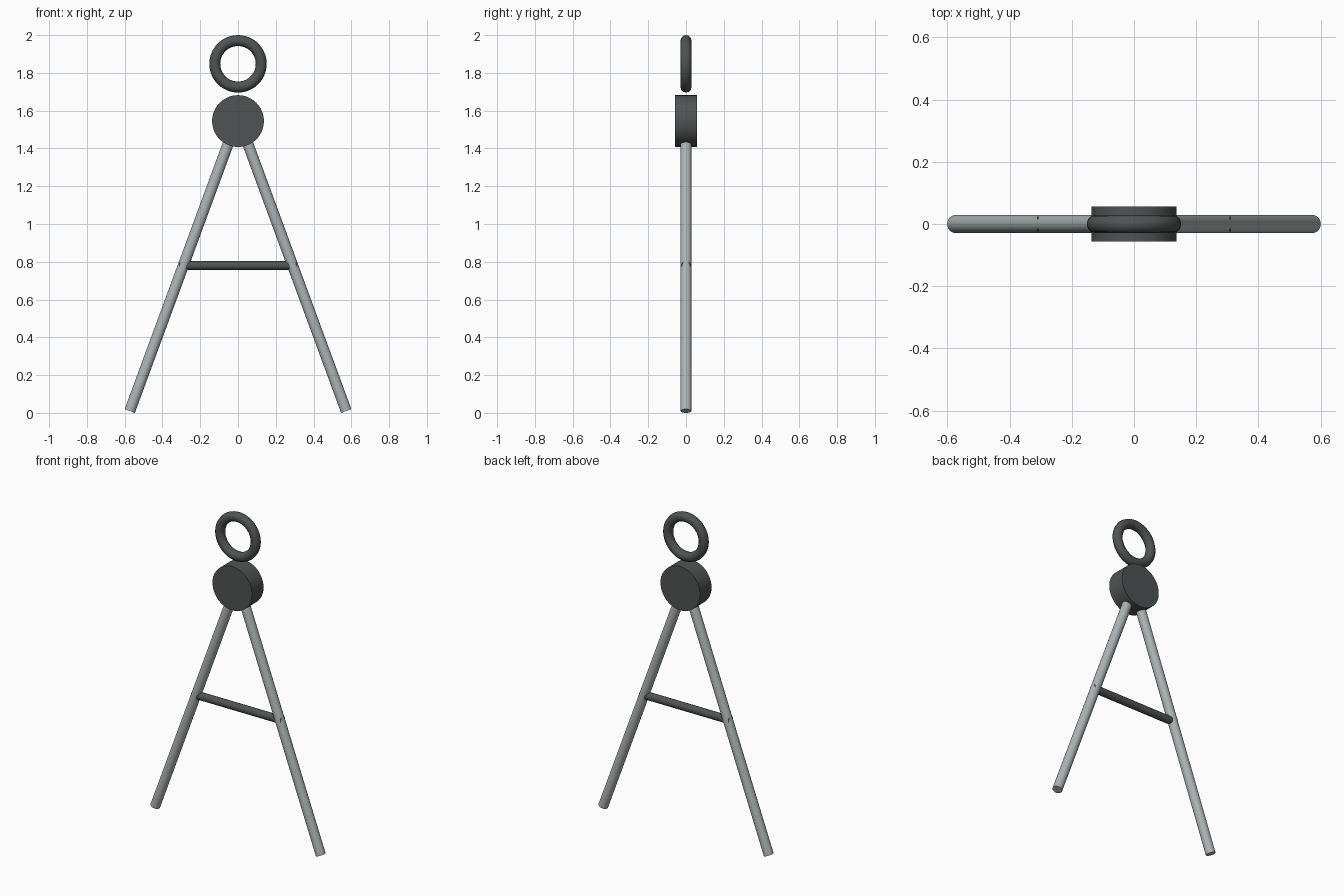
import bpy
import math
from mathutils import Vector

cube = bpy.data.objects.get("Cube")
if cube:
    bpy.data.objects.remove(cube, do_unlink=True)


def make_material(name, color):
    mat = bpy.data.materials.new(name)
    mat.use_nodes = True
    mat.diffuse_color = color
    mat.node_tree.nodes["Principled BSDF"].inputs["Base Color"].default_value = color
    return mat


dark = make_material("dark grey", (0.08, 0.088, 0.088, 1))
steel = make_material("light steel", (0.42, 0.46, 0.47, 1))


def finish(name, mat):
    obj = bpy.context.object
    obj.name = name
    obj.data.materials.append(mat)
    bpy.ops.object.shade_smooth_by_angle(angle=math.radians(40))


def rod(name, start, end, radius, mat, sides=24):
    start, end = Vector(start), Vector(end)
    axis = end - start
    bpy.ops.mesh.primitive_cylinder_add(
        vertices=sides, radius=radius, depth=axis.length,
        location=(start + end) / 2,
        rotation=axis.to_track_quat("Z", "Y").to_euler())
    finish(name, mat)


# Splayed legs running up into the hub
for side, label in ((1, "left"), (-1, "right")):
    rod(label + "_leg", (side * 0.573, 0, 0.01), (side * 0.03, 0, 1.485), 0.029, steel)

# Crossbar between the legs
rod("crossbar", (-0.31, 0, 0.78), (0.31, 0, 0.78), 0.024, dark)

# Round hub
rod("hub", (0, -0.057, 1.545), (0, 0.057, 1.545), 0.137, dark, 64)

# Ring above the hub
bpy.ops.mesh.primitive_torus_add(
    major_radius=0.123, minor_radius=0.029, major_segments=48, minor_segments=12,
    location=(0, 0, 1.848), rotation=(math.pi / 2, 0, 0))
finish("top_ring", dark)
